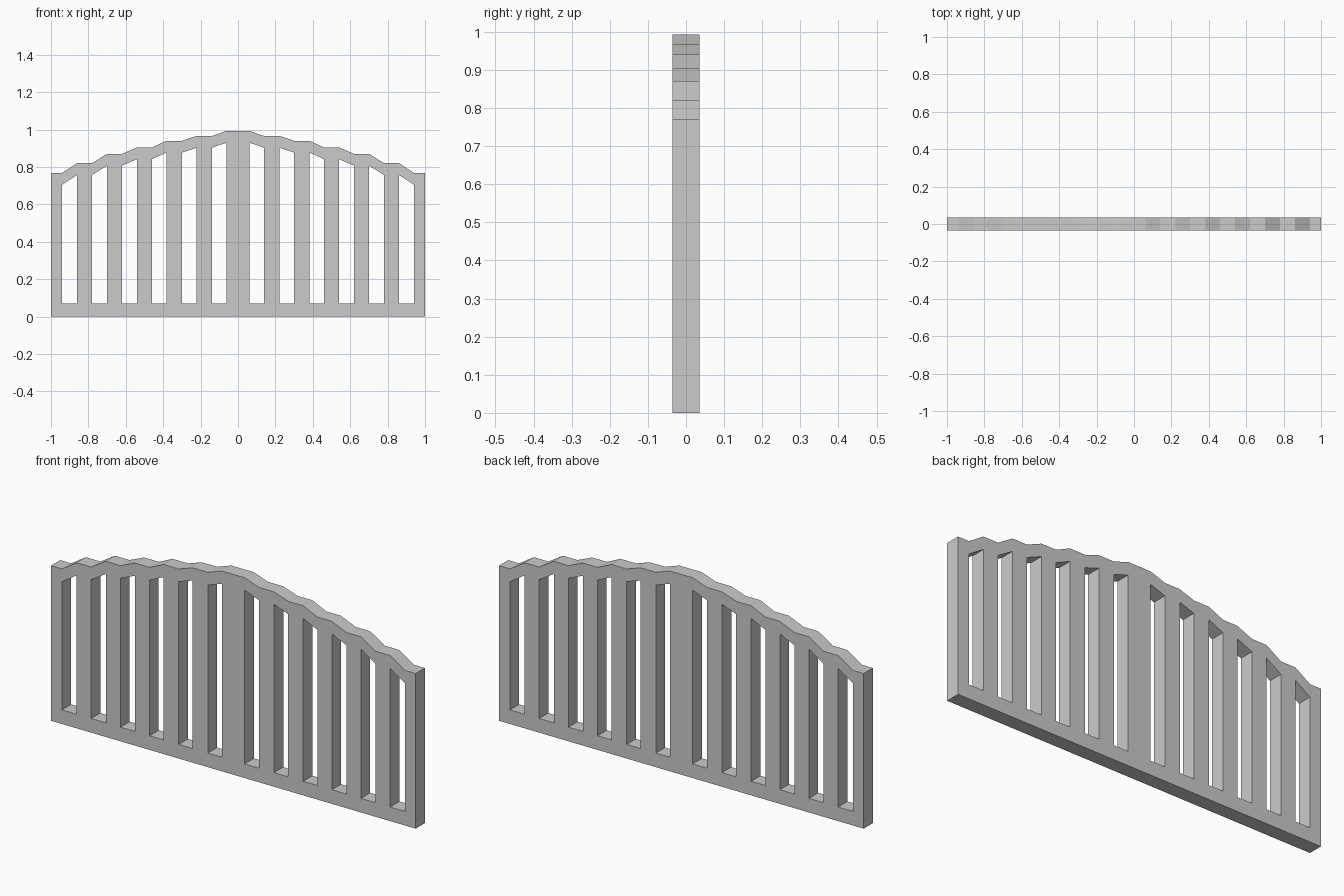
import bpy
import bmesh

if "Cube" in bpy.data.objects:
    bpy.data.objects.remove(bpy.data.objects["Cube"])

DEPTH = 0.072   # panel thickness in y
RAIL = 0.07     # height of the bottom rail
ARCH = 0.063    # thickness of the stepped top rail

# Slats from the centre outwards: inner x, outer x, top height
half = [(0.0, 0.062, 0.993), (0.14, 0.223, 0.966), (0.30, 0.383, 0.94),
        (0.46, 0.54, 0.905), (0.62, 0.70, 0.871), (0.78, 0.86, 0.821),
        (0.94, 1.0, 0.769)]

# Mirrored column positions along x with their top heights
right = [(x, z) for a, b, z in half for x in (a, b)]
columns = [(-x, z) for x, z in reversed(right[1:])] + right

bm = bmesh.new()
rows = [[bm.verts.new((x, DEPTH / 2, h)) for h in (0, RAIL, z - ARCH, z)]
        for x, z in columns]

# Front outline: rails everywhere, slats only where the top is level
for i in range(len(rows) - 1):
    a, b = rows[i], rows[i + 1]
    is_slat = columns[i][1] == columns[i + 1][1]
    for k in range(3):
        if k != 1 or is_slat:
            bm.faces.new((a[k], b[k], b[k + 1], a[k + 1]))

# Give the outline its thickness
ext = bmesh.ops.extrude_face_region(bm, geom=bm.faces[:], use_keep_orig=True)
moved = [g for g in ext["geom"] if isinstance(g, bmesh.types.BMVert)]
bmesh.ops.translate(bm, verts=moved, vec=(0, -DEPTH, 0))
bmesh.ops.recalc_face_normals(bm, faces=bm.faces[:])

mesh = bpy.data.meshes.new("arched_slat_panel")
bm.to_mesh(mesh)
bm.free()
panel = bpy.data.objects.new("arched_slat_panel", mesh)
bpy.context.collection.objects.link(panel)
